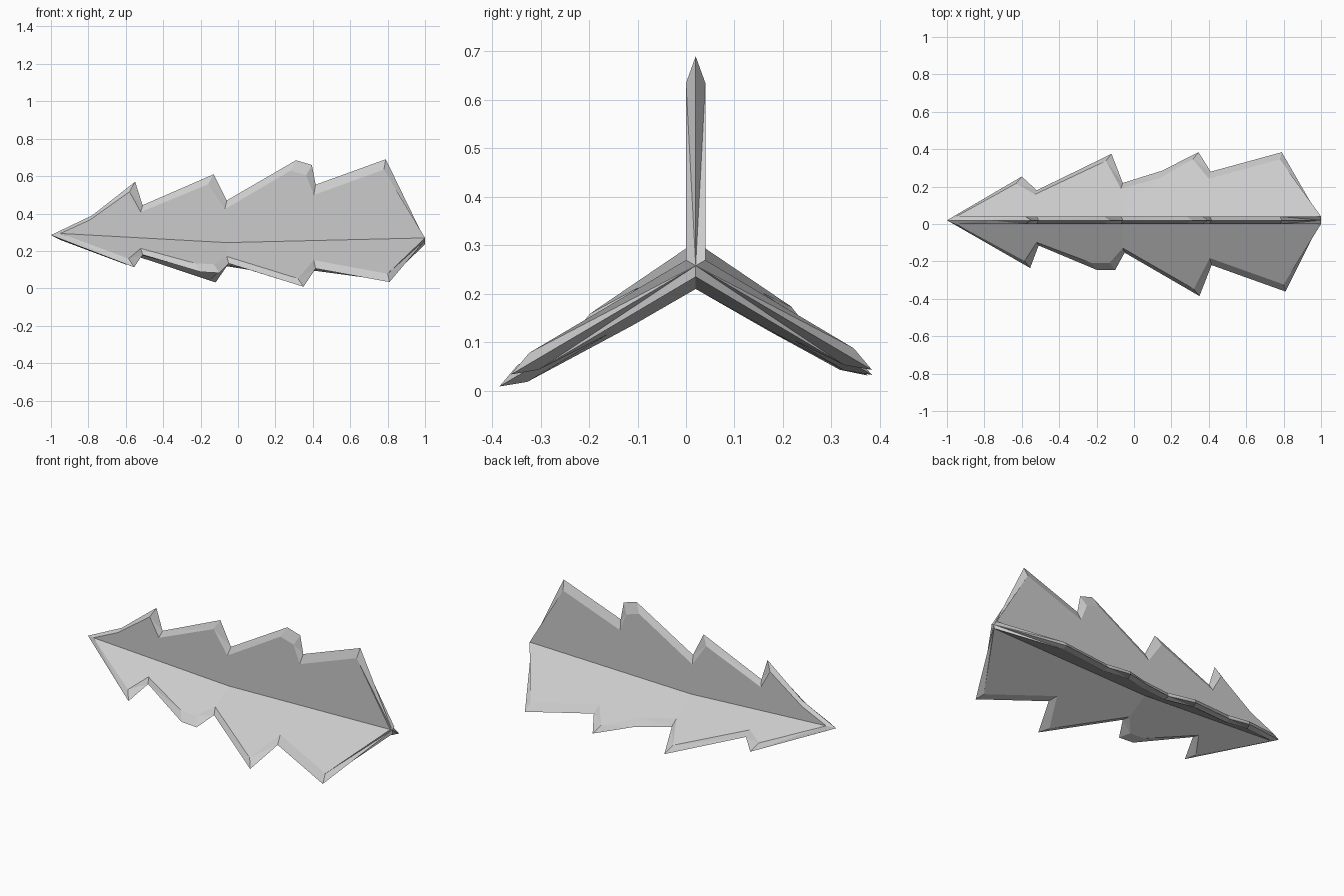
import bpy
import bmesh
import math

cube = bpy.data.objects.get("Cube")
if cube:
    bpy.data.objects.remove(cube)

HALF = 0.02                              # half the blade thickness
CREASE = HALF / math.tan(math.pi / 3)    # where neighbouring blades meet

# Outline of each blade: (position along the shaft, distance from the shaft)
BLADES = {
    0: [(-0.78, .117), (-0.55, .31), (-0.51, .187), (-0.13, .373), (-0.06, .237),
        (0.31, .443), (0.395, .416), (0.415, .31), (0.79, .437)],
    120: [(-0.555, .295), (-0.51, .156), (-0.2, .306), (-0.1, .306), (-0.05, .2),
          (0.35, .468), (0.415, .277), (0.81, .44)],
    -120: [(-0.6, .27), (-0.52, .185), (-0.12, .41), (-0.06, .23), (0.15, .306),
           (0.345, .42), (0.41, .30), (0.79, .42)],
}


def axis_height(x):
    """Height of the slightly sagging shaft."""
    if x < -0.06:
        return 0.233 + 0.055 * (-0.06 - x)
    return 0.233 + 0.0236 * (x + 0.06)


def place(bm, x, r, offset, angle):
    a = math.radians(angle)
    y = 0.02 - r * math.sin(a) + offset * math.cos(a)
    z = axis_height(x) + r * math.cos(a) + offset * math.sin(a)
    return bm.verts.new((x, y, z))


def inner_outline(points):
    """Pull the outline in to leave a bevelled rim."""
    result = [(-0.95, CREASE)]
    for i, (x, r) in enumerate(points):
        last = i == len(points) - 1
        peak = not last and points[i + 1][1] <= r
        shift = 0.03 if peak else 0.01
        result.append((x - shift, r - min(0.055, 0.2 * r)))
    return result + [(1, CREASE)]


def add_blade(bm, points, angle):
    ridge = [place(bm, x, r, 0, angle) for x, r in [(-1, 0)] + points + [(1, 0)]]
    for side in (-HALF, HALF):
        inner = [place(bm, x, r, side, angle) for x, r in inner_outline(points)]
        middle = place(bm, -0.06, CREASE, side, angle)
        bm.faces.new(inner + [middle])
        for i in range(len(ridge) - 1):
            bm.faces.new((ridge[i], ridge[i + 1], inner[i + 1], inner[i]))


# Three toothed blades joined along the shaft
bm = bmesh.new()
for angle, points in BLADES.items():
    add_blade(bm, points, angle)
bmesh.ops.remove_doubles(bm, verts=bm.verts, dist=0.0005)
bmesh.ops.triangulate(bm, faces=bm.faces, ngon_method='BEAUTY')
bmesh.ops.recalc_face_normals(bm, faces=bm.faces)
mesh = bpy.data.meshes.new("toothed_blades")
bm.to_mesh(mesh)
bm.free()

# Plain grey
grey = bpy.data.materials.new("light_grey")
grey.use_nodes = True
color = (0.6, 0.6, 0.6, 1)
grey.diffuse_color = color
grey.node_tree.nodes["Principled BSDF"].inputs["Base Color"].default_value = color
mesh.materials.append(grey)

blades = bpy.data.objects.new("toothed_blades", mesh)
bpy.context.collection.objects.link(blades)
